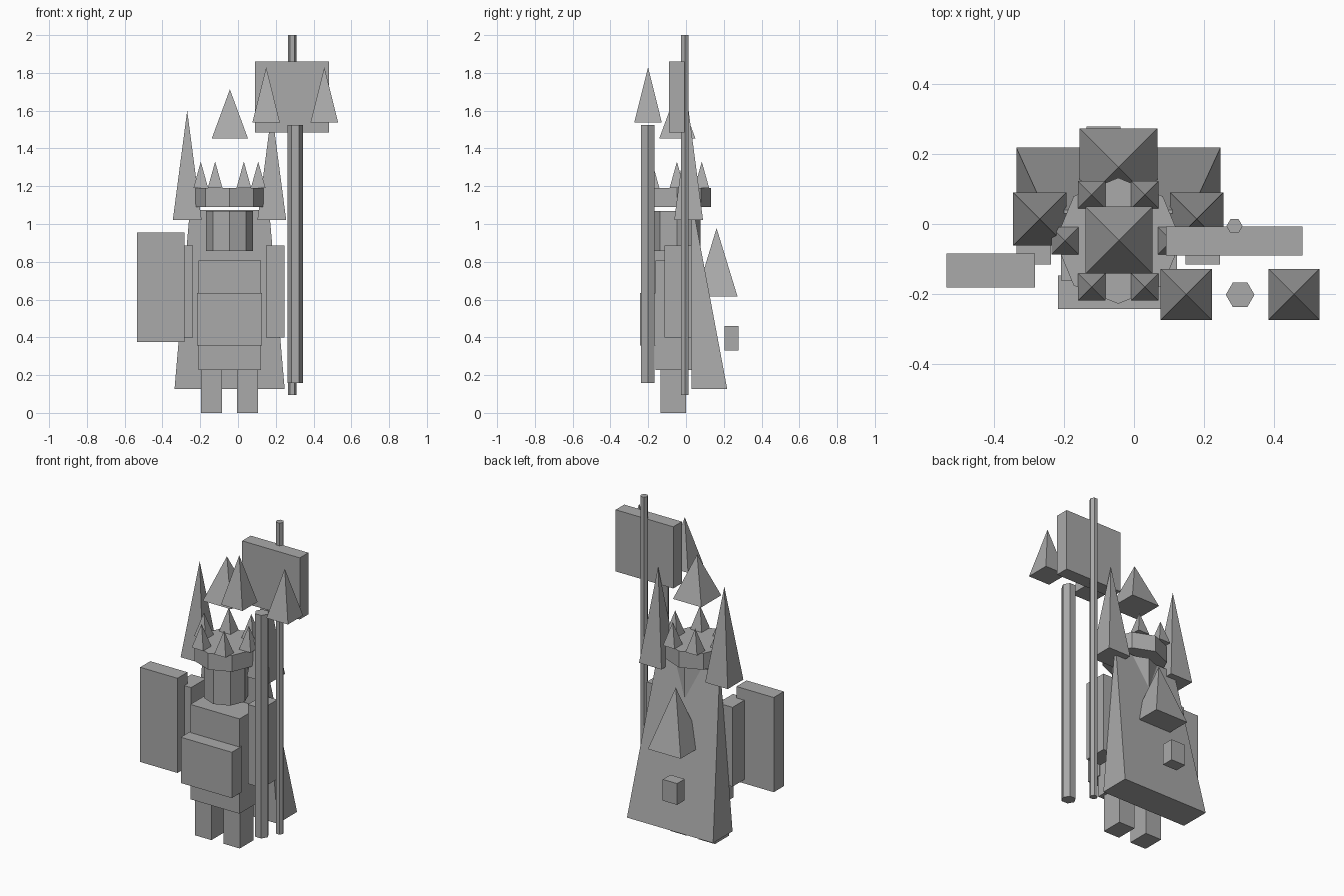
import bpy, bmesh, math
from mathutils import Matrix, Vector

if "Cube" in bpy.data.objects:
    bpy.data.objects.remove(bpy.data.objects["Cube"])

grey = bpy.data.materials.new("stone grey")
grey.diffuse_color = (0.4, 0.4, 0.4, 1)
grey.use_nodes = True
grey.node_tree.nodes["Principled BSDF"].inputs["Base Color"].default_value = grey.diffuse_color
CX, CY = -0.045, -0.048   # body axis


def finish(name, bm):
    bmesh.ops.recalc_face_normals(bm, faces=bm.faces)
    me = bpy.data.meshes.new(name)
    bm.to_mesh(me)
    bm.free()
    me.materials.append(grey)
    ob = bpy.data.objects.new(name, me)
    bpy.context.collection.objects.link(ob)


def box(name, x, y, z, top_x=None, top_y=None):
    """Box from ranges; an optional top range tapers it."""
    bm = bmesh.new()
    bmesh.ops.create_cube(bm, size=1)
    for v in bm.verts:
        upper = v.co.z > 0
        rx = top_x if upper and top_x else x
        ry = top_y if upper and top_y else y
        v.co = Vector((rx[v.co.x > 0], ry[v.co.y > 0], z[upper]))
    finish(name, bm)


def prism(name, cx, cy, r, z, sides, r_top=None, turn=0.0):
    """Upright prism, or a pyramid when r_top is 0."""
    bm = bmesh.new()
    m = Matrix.Translation((cx, cy, (z[0] + z[1]) / 2)) @ Matrix.Rotation(turn, 4, 'Z')
    bmesh.ops.create_cone(bm, cap_ends=True, segments=sides, radius1=r,
                          radius2=r if r_top is None else r_top,
                          depth=z[1] - z[0], matrix=m)
    bmesh.ops.remove_doubles(bm, verts=bm.verts, dist=1e-5)
    finish(name, bm)


def pyramid(name, cx, cy, half, z):
    prism(name, cx, cy, half * math.sqrt(2), z, 4, 0.0, math.pi / 4)


# Mirrored limbs and shoulder horns
for side, s in (("left", -1), ("right", 1)):
    def span(a, b):
        return sorted((CX + s * a, CX + s * b))
    box(side + "_leg", span(0.041, 0.151), (-0.134, 0.0), (0, 0.228))
    box(side + "_arm", span(0.192, 0.291), (-0.115, 0.03), (0.4, 0.885))
    pyramid(side + "_shoulder_horn", CX + s * 0.224, 0.014, 0.076, (1.022, 1.6))

# Body
box("torso", (-0.209, 0.123), (-0.162, 0.03), (0.228, 0.808))
box("front_plate", (-0.217, 0.128), (-0.243, -0.147), (0.356, 0.636))
prism("head", CX, CY, 0.125, (0.858, 1.07), 8)
box("cape", (-0.336, 0.247), (0.03, 0.218), (0.127, 1.075),
    (-0.255, 0.165), (0.03, 0.04))

# Crown
prism("crown_band", CX, CY, 0.18, (1.09, 1.19), 8)
for i in range(6):
    a = i * math.pi / 3
    pyramid("crown_spike", CX + 0.152 * math.cos(a), CY + 0.152 * math.sin(a),
            0.039, (1.19, 1.33))
pyramid("crown_plume", -0.043, -0.046, 0.096, (1.452, 1.713))

# Back ornaments
pyramid("back_spike", -0.044, 0.162, 0.111, (0.615, 0.978))
box("back_pouch", (-0.135, -0.038), (0.205, 0.279), (0.33, 0.46))

# Shield
box("shield", (-0.535, -0.283), (-0.181, -0.084), (0.376, 0.955))

# Banner
prism("banner_pole", 0.287, -0.006, 0.023, (0.095, 2.0), 6, turn=math.pi / 6)
box("banner_flag", (0.091, 0.481), (-0.09, -0.007), (1.484, 1.861))

# Two-headed weapon
prism("weapon_shaft", 0.303, -0.202, 0.041, (0.159, 1.523), 6, turn=math.pi / 6)
for x in (0.149, 0.457):
    pyramid("weapon_blade", x, -0.201, 0.073, (1.537, 1.83))
